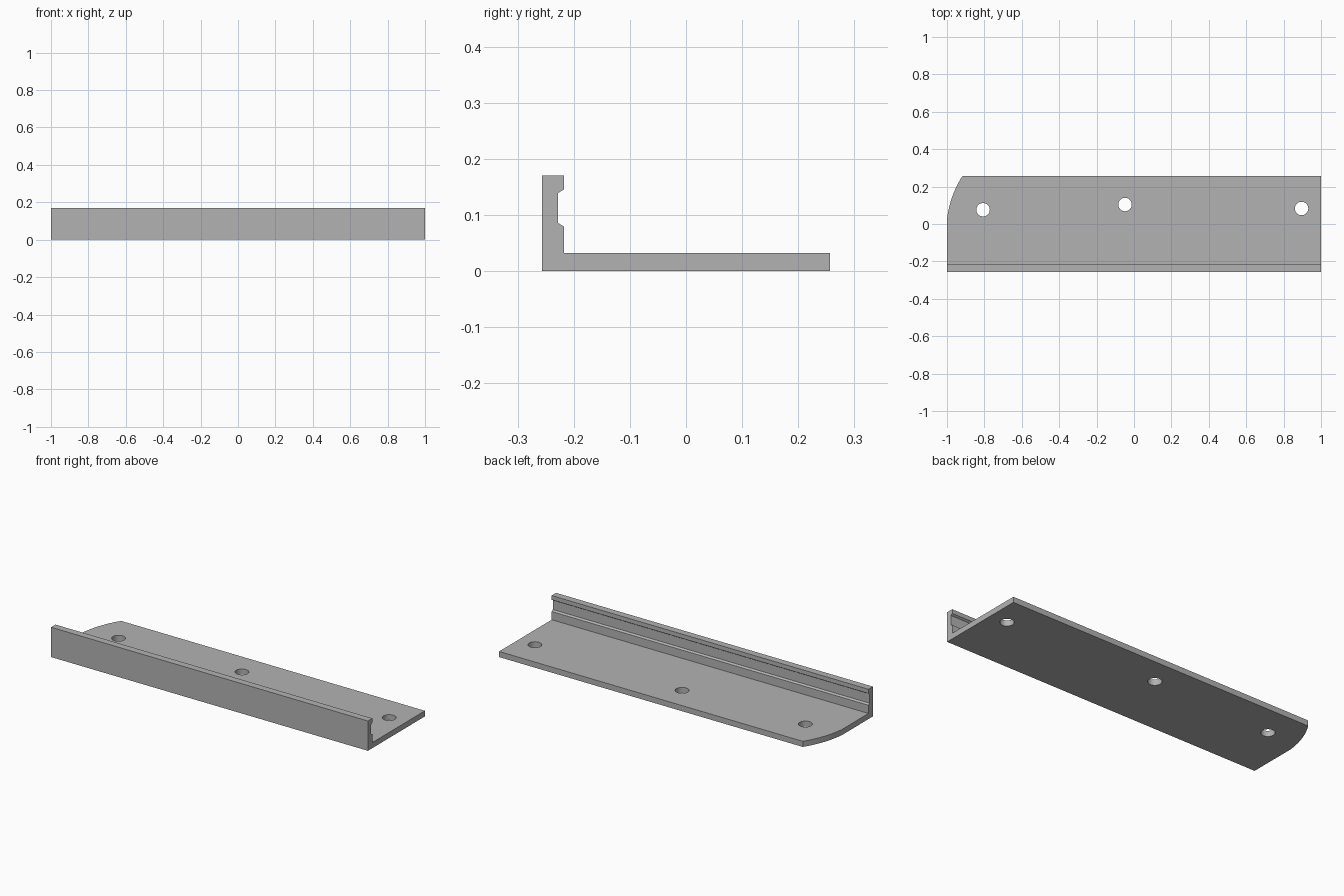
import bpy, bmesh, math
from mathutils import Vector

cube = bpy.data.objects.get("Cube")
if cube:
    bpy.data.objects.remove(cube, do_unlink=True)

LENGTH = 2.0
BACK, PLATE_TOP = 0.257, 0.032

grey = bpy.data.materials.new("plain_grey")
grey.use_nodes = True
colour = (0.45, 0.45, 0.45, 1)
grey.diffuse_color = colour
grey.node_tree.nodes["Principled BSDF"].inputs["Base Color"].default_value = colour


def prism(name, points, direction):
    """Extrude a closed outline of 3D points along a direction."""
    bm = bmesh.new()
    face = bm.faces.new([bm.verts.new(p) for p in points])
    extruded = bmesh.ops.extrude_face_region(bm, geom=[face])["geom"]
    verts = [v for v in extruded if isinstance(v, bmesh.types.BMVert)]
    bmesh.ops.translate(bm, verts=verts, vec=direction)
    bmesh.ops.recalc_face_normals(bm, faces=bm.faces)
    mesh = bpy.data.meshes.new(name)
    bm.to_mesh(mesh)
    bm.free()
    mesh.materials.append(grey)
    obj = bpy.data.objects.new(name, mesh)
    bpy.context.collection.objects.link(obj)
    return obj


def cut(target, cutter):
    """Subtract the cutter from the target, then discard it."""
    cutter.hide_render = True
    mod = target.modifiers.new("cut", 'BOOLEAN')
    mod.operation, mod.solver, mod.object = 'DIFFERENCE', 'EXACT', cutter
    bpy.context.view_layer.objects.active = target
    bpy.ops.object.modifier_apply(modifier=mod.name)
    bpy.data.objects.remove(cutter, do_unlink=True)


# L-shaped section with a bevelled groove inside the upright lip
section = [(-0.257, 0), (BACK, 0), (BACK, PLATE_TOP), (-0.217, PLATE_TOP),
           (-0.217, 0.079), (-0.228, 0.086), (-0.228, 0.139),
           (-0.217, 0.146), (-0.217, 0.17), (-0.257, 0.17)]
rail = prism("angle_rail", [(-LENGTH / 2, y, z) for y, z in section], (LENGTH, 0, 0))

# Rounded back corner at one end
start, end = Vector((-1, 0.02)), Vector((-0.917, BACK))
chord = end - start
radius = 0.53
half = math.asin(chord.length / 2 / radius)
inward = Vector((chord.y, -chord.x)).normalized()
centre = (start + end) / 2 + inward * radius * math.cos(half)
base = math.atan2(-inward.y, -inward.x)
steps = 16
arc = []
for i in range(steps + 1):
    a = base + half - 2 * half * i / steps
    arc.append((centre.x + radius * math.cos(a), centre.y + radius * math.sin(a)))
outline = arc + [(end.x, 0.4), (-1.2, 0.4), (-1.2, start.y)]
cut(rail, prism("corner_cutter", [(x, y, -0.1) for x, y in outline], (0, 0, 0.4)))

# Three screw holes through the plate
for hx, hy in [(-0.807, 0.076), (-0.048, 0.104), (0.896, 0.083)]:
    ring = [(hx + 0.036 * math.cos(i * math.tau / 32),
             hy + 0.036 * math.sin(i * math.tau / 32), -0.1) for i in range(32)]
    cut(rail, prism("hole_cutter", ring, (0, 0, 0.3)))

# Smooth curved walls, crisp edges
bpy.ops.object.select_all(action='DESELECT')
rail.select_set(True)
bpy.context.view_layer.objects.active = rail
bpy.ops.object.shade_smooth_by_angle(angle=math.radians(25))
